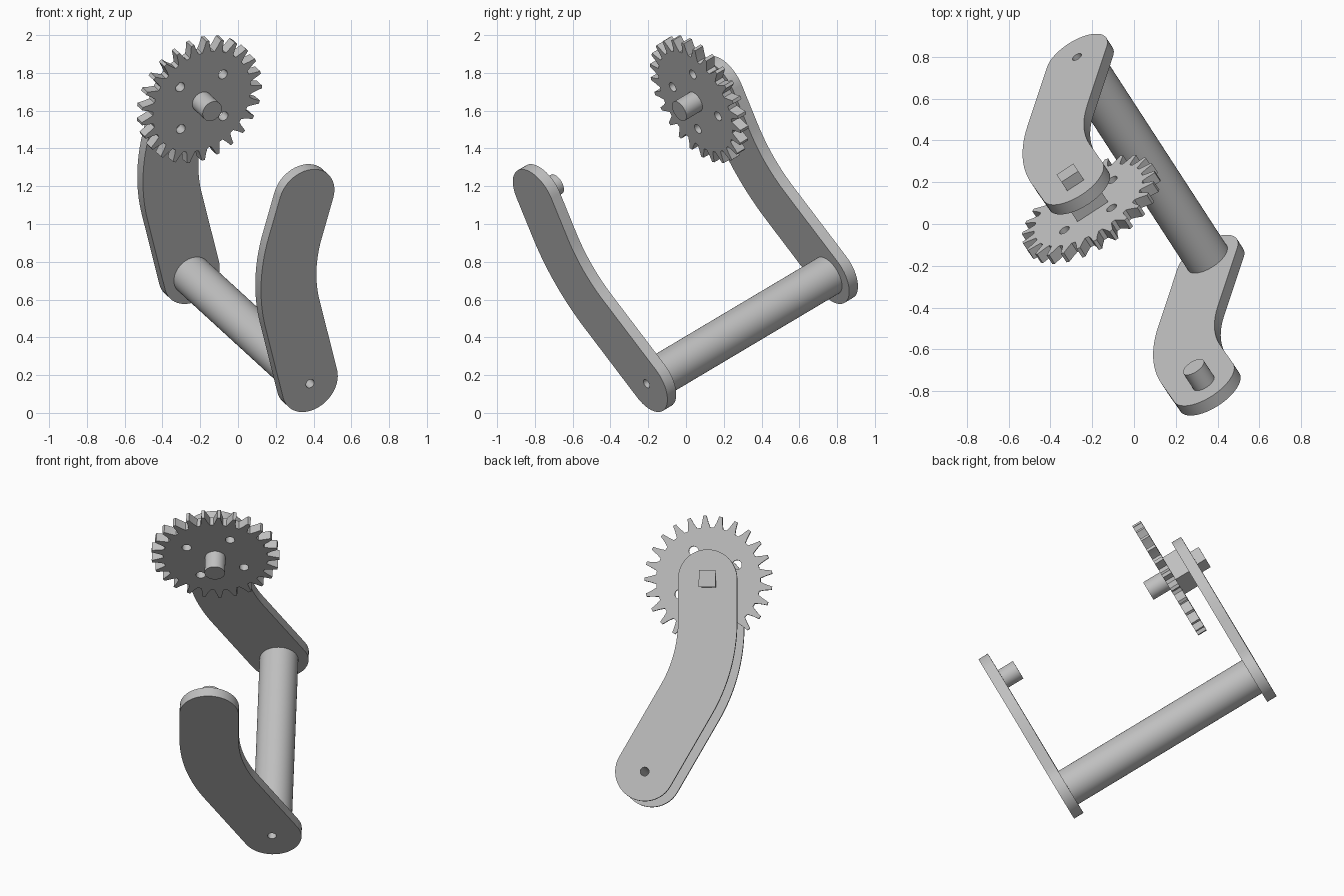
import bpy
import bmesh
from math import sin, cos, pi, radians, atan2
from mathutils import Matrix, Vector

cube = bpy.data.objects.get("Cube")
if cube:
    bpy.data.objects.remove(cube, do_unlink=True)

# One plain grey for every part
grey = bpy.data.materials.new("plain_grey")
grey.use_nodes = True
colour = (0.53, 0.53, 0.53, 1)
grey.diffuse_color = colour
grey.node_tree.nodes["Principled BSDF"].inputs["Base Color"].default_value = colour

# Tilted frame: origin at the gear centre, third axis along the shafts
az, el = radians(33), radians(26.5)
axis = Vector((-sin(az) * cos(el), cos(az) * cos(el), sin(el)))
side = Vector((0, 0, 1)).cross(axis).normalized()
up = axis.cross(side)
frame = Matrix((side, up, axis)).transposed().to_4x4()
frame.translation = (-0.205, 0.07, 1.66)


def circle(centre, radius, count=48):
    return [(centre[0] + radius * cos(2 * pi * i / count),
             centre[1] + radius * sin(2 * pi * i / count)) for i in range(count)]


def square(size):
    h = size / 2
    return [(-h, -h), (h, -h), (h, h), (-h, h)]


def plate(name, loops, start, end):
    """Fill the outline (later loops are holes) and extrude it along the axis."""
    curve = bpy.data.curves.new(name, 'CURVE')
    curve.dimensions = '2D'
    curve.fill_mode = 'BOTH'
    curve.extrude = (end - start) / 2
    for loop in loops:
        spline = curve.splines.new('POLY')
        spline.points.add(len(loop) - 1)
        for point, (x, y) in zip(spline.points, loop):
            point.co = (x, y, 0, 1)
        spline.use_cyclic_u = True
    temp = bpy.data.objects.new(name + "_outline", curve)
    bpy.context.collection.objects.link(temp)
    graph = bpy.context.evaluated_depsgraph_get()
    mesh = bpy.data.meshes.new_from_object(temp.evaluated_get(graph))
    bpy.data.objects.remove(temp, do_unlink=True)
    bpy.data.curves.remove(curve)

    bm = bmesh.new()
    bm.from_mesh(mesh)
    bmesh.ops.remove_doubles(bm, verts=bm.verts, dist=0.0001)
    bmesh.ops.recalc_face_normals(bm, faces=bm.faces)
    bm.to_mesh(mesh)
    bm.free()
    mesh.transform(frame @ Matrix.Translation((0, 0, (start + end) / 2)))
    mesh.materials.clear()
    mesh.materials.append(grey)
    obj = bpy.data.objects.new(name, mesh)
    bpy.context.collection.objects.link(obj)
    bpy.ops.object.select_all(action='DESELECT')
    obj.select_set(True)
    bpy.context.view_layer.objects.active = obj
    bpy.ops.object.shade_smooth_by_angle(angle=radians(30))
    return obj


# Bent arm outline: round ends, two straights joined by a wide arc
top, corner, low = Vector((0, 0)), Vector((0.008, -0.477)), Vector((-0.34, -1.1))
arm_radius, blend = 0.168, 0.24
d1, d2 = (corner - top).normalized(), (low - corner).normalized()
turn = atan2(d1.x * d2.y - d1.y * d2.x, d1.dot(d2))
bend_radius = blend / abs(sin(turn / 2) / cos(turn / 2))
inward = Vector((d1.y, -d1.x))            # points to the inside of the bend
bend_centre = corner - d1 * blend + inward * bend_radius


def arc(centre, radius, a0, a1, count):
    return [(centre.x + radius * cos(a0 + (a1 - a0) * i / count),
             centre.y + radius * sin(a0 + (a1 - a0) * i / count)) for i in range(count + 1)]


b0 = atan2(-inward.y, -inward.x)
b1 = b0 + turn
arm = (arc(top, arm_radius, b0 + pi, b0, 24)
       + arc(bend_centre, bend_radius + arm_radius, b0, b1, 16)
       + arc(low, arm_radius, b1, b1 - pi, 24)
       + arc(bend_centre, bend_radius - arm_radius, b1, b0, 16))

# Positions along the axis
thick = 0.062
back_face, front_face = 0.177, -1.167
bore = circle(low, 0.025, 24)

plate("back_arm", [arm, bore], back_face - thick, back_face)
plate("front_arm", [arm, bore], front_face, front_face + thick)
plate("cross_tube", [circle(low, 0.11, 64), bore], front_face + thick, back_face - thick)
plate("front_stub", [circle(top, 0.058)], front_face + thick, front_face + thick + 0.1)

# Gear with tapered teeth and four round holes
teeth = 25
tooth = [(0.297, -0.36), (0.327, -0.21), (0.364, -0.1),
         (0.364, 0.1), (0.327, 0.21), (0.297, 0.36)]
rim = []
for i in range(teeth):
    for r, part in tooth:
        a = radians(94) + (i + part) * 2 * pi / teeth
        rim.append((r * cos(a), r * sin(a)))
holes = []
for i in range(4):
    a = radians(28) + i * pi / 2
    holes.append(circle((0.183 * cos(a), 0.183 * sin(a)), 0.027, 24))
plate("gear", [rim] + holes, -0.028, 0.028)

# Shaft pieces on both sides of the gear
plate("gear_shaft", [circle(top, 0.058)], -0.141, 0)
plate("square_spacer", [square(0.175)], 0.02, back_face - thick)
plate("square_shaft_end", [square(0.096)], 0.1, back_face + 0.056)
